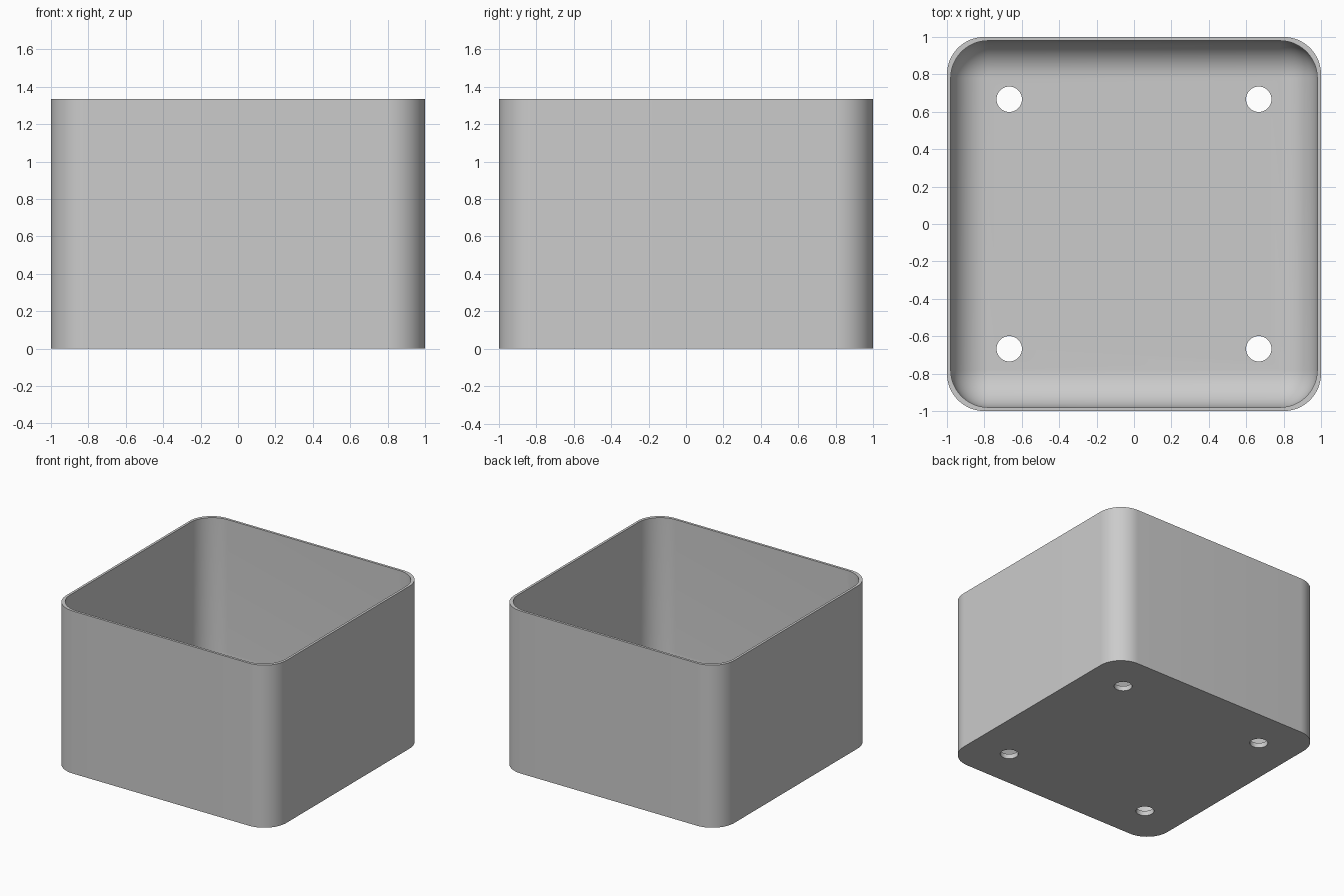
import bpy, bmesh, math

if "Cube" in bpy.data.objects:
    bpy.data.objects.remove(bpy.data.objects["Cube"], do_unlink=True)

HEIGHT, WALL, FLOOR, RADIUS = 1.335, 0.02, 0.04, 0.2
HOLE_RADIUS, HOLE_POS = 0.068, 0.667
CORNER_STEPS, FILLET_STEPS = 16, 12

grey = bpy.data.materials.new("plain_grey")
grey.use_nodes = True
grey.diffuse_color = (0.6, 0.6, 0.6, 1)
grey.node_tree.nodes["Principled BSDF"].inputs["Base Color"].default_value = (0.6, 0.6, 0.6, 1)


def rounded_ring(bm, core, radius, z):
    """Square ring of vertices with quarter-circle corners around a core."""
    ring = []
    for corner, (sx, sy) in enumerate([(1, 1), (-1, 1), (-1, -1), (1, -1)]):
        for i in range(CORNER_STEPS + 1):
            a = math.pi / 2 * (corner + i / CORNER_STEPS)
            ring.append(bm.verts.new((sx * core + radius * math.cos(a),
                                      sy * core + radius * math.sin(a), z)))
    return ring


# Rings run from the underside, up the outside, over the rim and down inside
outer_core, inner_core = 1 - RADIUS, 1 - WALL - RADIUS
sections = [(outer_core, RADIUS, 0), (outer_core, RADIUS, HEIGHT),
            (inner_core, RADIUS, HEIGHT)]
for i in range(FILLET_STEPS + 1):
    a = math.pi / 2 * i / FILLET_STEPS
    sections.append((inner_core, RADIUS * math.cos(a),
                     FLOOR + RADIUS * (1 - math.sin(a))))

bm = bmesh.new()
rings = [rounded_ring(bm, *s) for s in sections]
for low, high in zip(rings, rings[1:]):
    for i in range(len(low)):
        j = (i + 1) % len(low)
        bm.faces.new((low[i], low[j], high[j], high[i]))
bm.faces.new(list(reversed(rings[0])))
bm.faces.new(rings[-1])
bmesh.ops.remove_doubles(bm, verts=bm.verts, dist=1e-5)
bmesh.ops.recalc_face_normals(bm, faces=bm.faces)
mesh = bpy.data.meshes.new("open_box")
bm.to_mesh(mesh)
bm.free()
mesh.materials.append(grey)
box = bpy.data.objects.new("open_box", mesh)
bpy.context.collection.objects.link(box)

# Four round holes through the floor
bpy.ops.object.select_all(action='DESELECT')
bpy.context.view_layer.objects.active = box
for sx in (-1, 1):
    for sy in (-1, 1):
        bpy.ops.mesh.primitive_cylinder_add(vertices=48, radius=HOLE_RADIUS, depth=0.4,
                                            location=(sx * HOLE_POS, sy * HOLE_POS, 0))
        cutter = bpy.context.object
        cutter.name = "hole_cutter"
        cutter.hide_render = True
        cutter.data.materials.append(grey)
        bpy.context.view_layer.objects.active = box
        cut = box.modifiers.new("floor_hole", 'BOOLEAN')
        cut.operation, cut.solver, cut.object = 'DIFFERENCE', 'EXACT', cutter
        bpy.ops.object.modifier_apply(modifier=cut.name)
        bpy.data.objects.remove(cutter, do_unlink=True)

# Smooth the rounded surfaces, keep rims and hole edges sharp
bpy.ops.object.select_all(action='DESELECT')
box.select_set(True)
bpy.context.view_layer.objects.active = box
bpy.ops.object.shade_smooth_by_angle(angle=math.radians(30))
